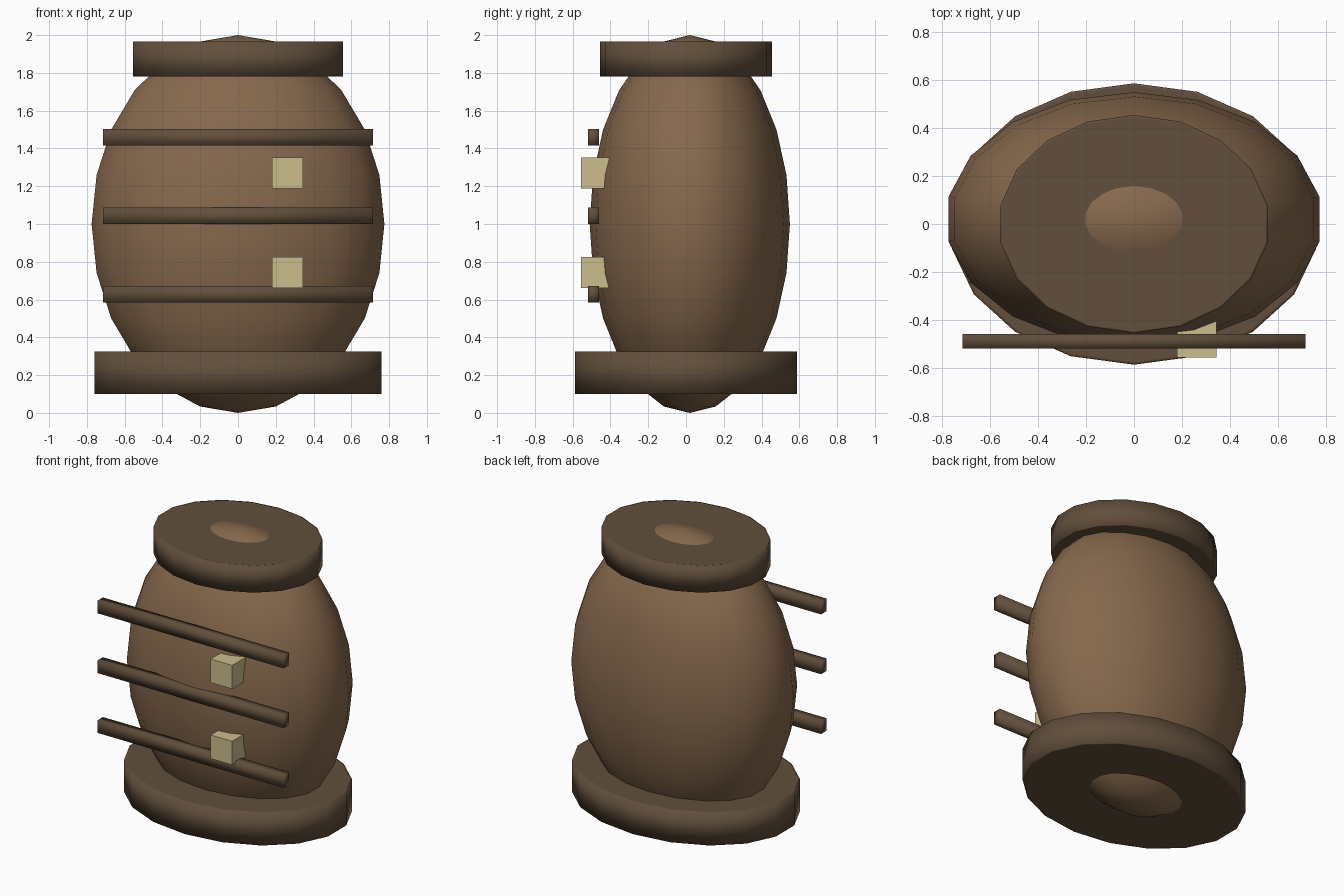
import bpy
import bmesh
from math import sin, cos, pi

default = bpy.data.objects.get("Cube")
if default:
    bpy.data.objects.remove(default, do_unlink=True)


def material(name, rgb):
    mat = bpy.data.materials.new(name)
    mat.use_nodes = True
    mat.diffuse_color = (*rgb, 1)
    mat.node_tree.nodes["Principled BSDF"].inputs["Base Color"].default_value = (*rgb, 1)
    return mat


wood = material("warm brown wood", (0.24, 0.14, 0.073))
dark_wood = material("dark brown wood", (0.122, 0.078, 0.045))
cream = material("cream", (0.60, 0.515, 0.263))


def finish(name, bm, mat, smooth):
    bmesh.ops.recalc_face_normals(bm, faces=bm.faces)
    for face in bm.faces:
        face.smooth = smooth
    mesh = bpy.data.meshes.new(name)
    bm.to_mesh(mesh)
    bm.free()
    mesh.materials.append(mat)
    obj = bpy.data.objects.new(name, mesh)
    bpy.context.collection.objects.link(obj)
    return obj


def lathe(name, profile, rx, ry, y, mat, capped):
    """Sweep (radius factor, height) points round an oval with 18 sides."""
    sides = 18
    bm = bmesh.new()
    rings = []
    for r, z in profile:
        angles = [2 * pi * i / sides for i in range(sides)]
        rings.append([bm.verts.new((rx * r * sin(a), y + ry * r * cos(a), z)) for a in angles])
    for low, high in zip(rings, rings[1:]):
        for i in range(sides):
            j = (i + 1) % sides
            bm.faces.new((low[i], low[j], high[j], high[i]))
    if capped:
        bm.faces.new(rings[0])
        bm.faces.new(rings[-1])
    else:
        bmesh.ops.remove_doubles(bm, verts=bm.verts, dist=0.0001)
    return finish(name, bm, mat, True)


def box(name, x, y, z, mat, smooth):
    """Box from (min, max) pairs."""
    bm = bmesh.new()
    bmesh.ops.create_cube(bm, size=1)
    for v in bm.verts:
        v.co = [(a + b) / 2 + c * (b - a) for c, (a, b) in zip(v.co, (x, y, z))]
    return finish(name, bm, mat, smooth)


# Bulging barrel body
rows = 12
body_profile = [(sin(pi * i / rows), 1 - cos(pi * i / rows)) for i in range(rows + 1)]
lathe("barrel_body", body_profile, 0.787, 0.53, 0.02, wood, False)


# Oval end discs with softened rims
def disc(name, rx, ry, z0, z1):
    rim = 0.98
    lathe(name, [(rim, z0), (1, z0), (1, z1), (rim, z1)], rx, ry, 0, dark_wood, True)


disc("base_disc", 0.772, 0.587, 0.10, 0.325)
disc("top_disc", 0.565, 0.455, 1.78, 1.965)

# Horizontal slats across the front
for label, z in (("lower", 0.585), ("middle", 1.0), ("upper", 1.415)):
    box(label + "_slat", (-0.715, 0.715), (-0.52, -0.46), (z, z + 0.087), dark_wood, True)

# Small cream blocks
for label, z in (("lower", 0.66), ("upper", 1.187)):
    box(label + "_block", (0.18, 0.345), (-0.557, -0.40), (z, z + 0.164), cream, False)
